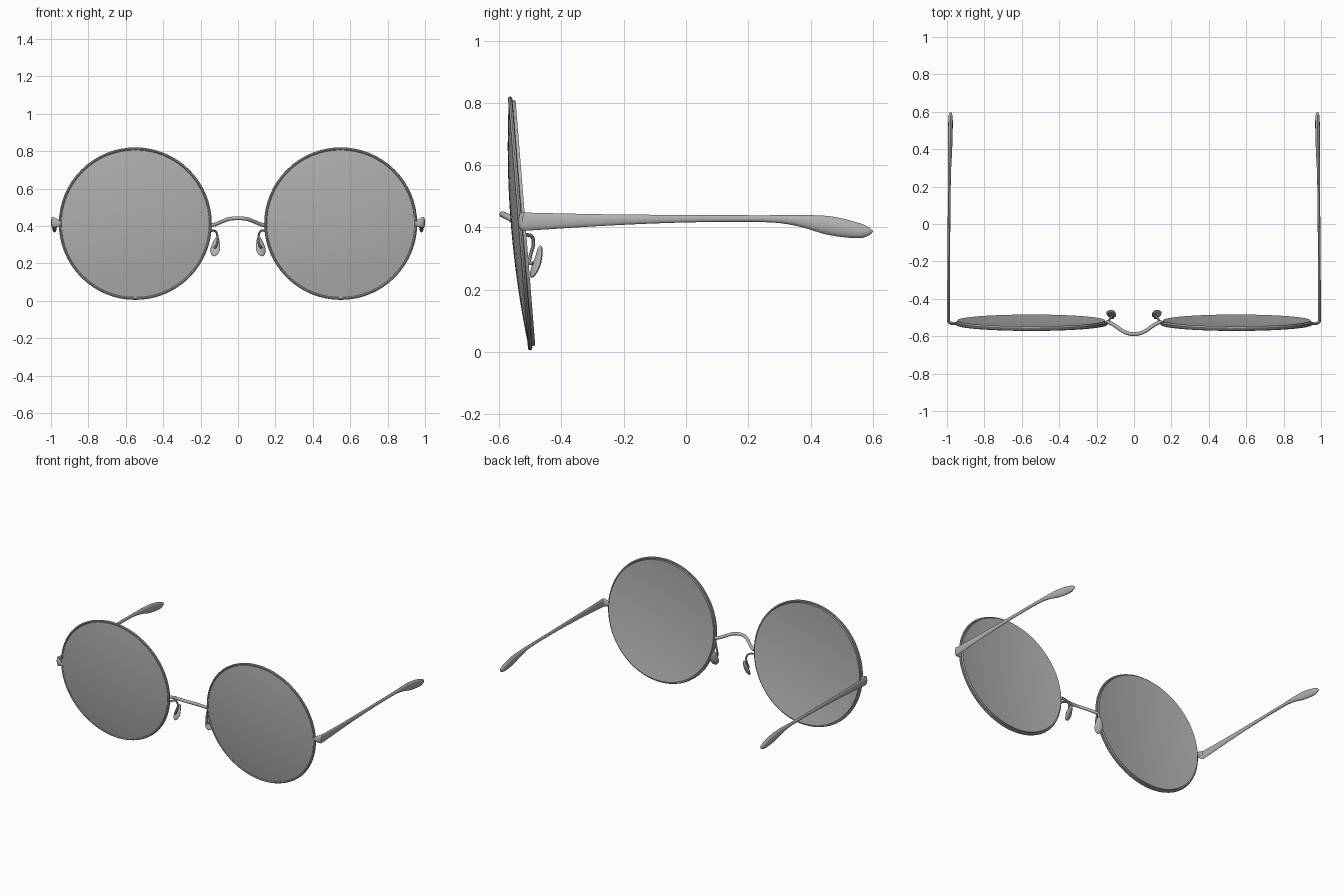
import bpy, bmesh, math
from mathutils import Vector, Matrix

if "Cube" in bpy.data.objects:
    bpy.data.objects.remove(bpy.data.objects["Cube"])

grey = bpy.data.materials.new("satin grey")
grey.diffuse_color = (0.45, 0.45, 0.45, 1)
grey.use_nodes = True
grey.node_tree.nodes["Principled BSDF"].inputs["Base Color"].default_value = grey.diffuse_color


def finish(name, bm, mirror=True, angle=40):
    """Turn a bmesh into a smooth-shaded object, mirrored across x."""
    bmesh.ops.remove_doubles(bm, verts=bm.verts, dist=1e-6)
    bmesh.ops.recalc_face_normals(bm, faces=bm.faces)
    me = bpy.data.meshes.new(name)
    bm.to_mesh(me)
    bm.free()
    me.materials.append(grey)
    ob = bpy.data.objects.new(name, me)
    bpy.context.collection.objects.link(ob)
    bpy.ops.object.select_all(action='DESELECT')
    ob.select_set(True)
    bpy.context.view_layer.objects.active = ob
    bpy.ops.object.shade_smooth_by_angle(angle=math.radians(angle))
    if mirror:
        ob.modifiers.new("mirror", 'MIRROR').use_mirror_merge = False
    return ob


def skin(bm, rings, close_path=False):
    """Bridge consecutive rings of vertices with quads."""
    n = len(rings[0])
    last = len(rings) if close_path else len(rings) - 1
    for i in range(last):
        a, b = rings[i], rings[(i + 1) % len(rings)]
        for j in range(n):
            k = (j + 1) % n
            bm.faces.new((a[j], a[k], b[k], b[j]))


def lathe(name, profile, closed, segs=64):
    """Spin (radius, depth) points about the tilted lens axis."""
    place = Matrix.Translation((0.549, -0.5325, 0.413)) @ Matrix.Rotation(0.08, 4, 'X')
    bm = bmesh.new()
    rings = []
    for r, y in profile:
        ring = []
        for s in range(segs):
            a = 2 * math.pi * s / segs
            ring.append(bm.verts.new(place @ Vector((r * math.cos(a), y, r * math.sin(a)))))
        rings.append(ring)
    skin(bm, rings, closed)
    return finish(name, bm)


def spline(pts, steps):
    """Catmull-Rom interpolation of points of any dimension."""
    pts = [Vector(p) for p in pts]
    ext = [2 * pts[0] - pts[1]] + pts + [2 * pts[-1] - pts[-2]]
    out = []
    for i in range(1, len(ext) - 2):
        a, b, c, d = ext[i - 1:i + 3]
        for s in range(steps):
            t = s / steps
            out.append(0.5 * (2 * b + (c - a) * t + (2 * a - 5 * b + 4 * c - d) * t * t
                              + (3 * b - a - 3 * c + d) * t ** 3))
    return out + [pts[-1]]


def loft(name, path, sizes, up, steps=5, sides=12, mirror=True):
    """Sweep an ellipse along a path; sizes are (half width, half height)."""
    pts, dims = spline(path, steps), spline(sizes, steps)
    bm = bmesh.new()
    rings = []
    for i, p in enumerate(pts):
        tan = (pts[min(i + 1, len(pts) - 1)] - pts[max(i - 1, 0)]).normalized()
        side = tan.cross(Vector(up)).normalized()
        top = side.cross(tan)
        w, h = (max(v, 0.001) for v in dims[i])
        rings.append([bm.verts.new(p + side * w * math.cos(2 * math.pi * s / sides)
                                   + top * h * math.sin(2 * math.pi * s / sides))
                      for s in range(sides)])
    skin(bm, rings)
    bm.faces.new(rings[0])
    bm.faces.new(rings[-1])
    return finish(name, bm, mirror)


# Thin round wire rim
lathe("rim", [(0.402 + 0.007 * math.cos(k * math.pi / 4), 0.007 * math.sin(k * math.pi / 4))
              for k in range(8)], True)

# Domed lens shell: bulging front, edge wall and hollow back
R = 0.395
radii = [R * k / 8 for k in range(9)]
front = [(max(r, 1e-7), -0.005 - 0.025 * (1 - (r / R) ** 2)) for r in radii]
back = [(max(r, 1e-7), 0.017 - 0.025 * (1 - (r / R) ** 2)) for r in reversed(radii)]
lathe("lens", front + back, False)

# Temple arm: wraps round the hinge corner, thins out, then widens to the ear tip
loft("temple",
     [(0.945, -0.533, 0.415), (0.975, -0.531, 0.417), (0.989, -0.522, 0.419),
      (0.992, -0.49, 0.419), (0.991, -0.25, 0.424), (0.989, 0.0, 0.428),
      (0.987, 0.25, 0.428), (0.984, 0.36, 0.422), (0.982, 0.46, 0.406),
      (0.981, 0.55, 0.390), (0.981, 0.585, 0.387), (0.981, 0.60, 0.387)],
     [(0.007, 0.014), (0.008, 0.024), (0.008, 0.029),
      (0.008, 0.028), (0.007, 0.018), (0.007, 0.012),
      (0.008, 0.011), (0.010, 0.018), (0.012, 0.030),
      (0.012, 0.025), (0.009, 0.014), (0.002, 0.002)], (0, 0, 1))

# Arched nose bridge
half = [(0.147, -0.522, 0.402), (0.125, -0.530, 0.408), (0.095, -0.548, 0.420),
        (0.05, -0.578, 0.437)]
arch = half + [(0, -0.589, 0.442)] + [(-x, y, z) for x, y, z in reversed(half)]
loft("bridge", arch, [(0.010, 0.010)] * len(arch), (0, 0, 1), mirror=False)

# Curled wire holding each nose pad
arm = [(0.148, -0.528, 0.372), (0.132, -0.512, 0.376), (0.118, -0.494, 0.370),
       (0.110, -0.490, 0.345), (0.111, -0.499, 0.312), (0.120, -0.503, 0.288),
       (0.125, -0.492, 0.285)]
loft("pad_arm", arm, [(0.006, 0.006)] * len(arm), (0.6, -0.3, 0.1), sides=8)

# Curved teardrop nose pad
loft("nose_pad",
     [(0.110, -0.466, 0.341), (0.112, -0.468, 0.332), (0.117, -0.473, 0.305),
      (0.122, -0.482, 0.275), (0.126, -0.493, 0.248), (0.127, -0.498, 0.239)],
     [(0.002, 0.002), (0.007, 0.012), (0.009, 0.022),
      (0.010, 0.028), (0.007, 0.018), (0.002, 0.002)], (0.93, 0.37, 0))
